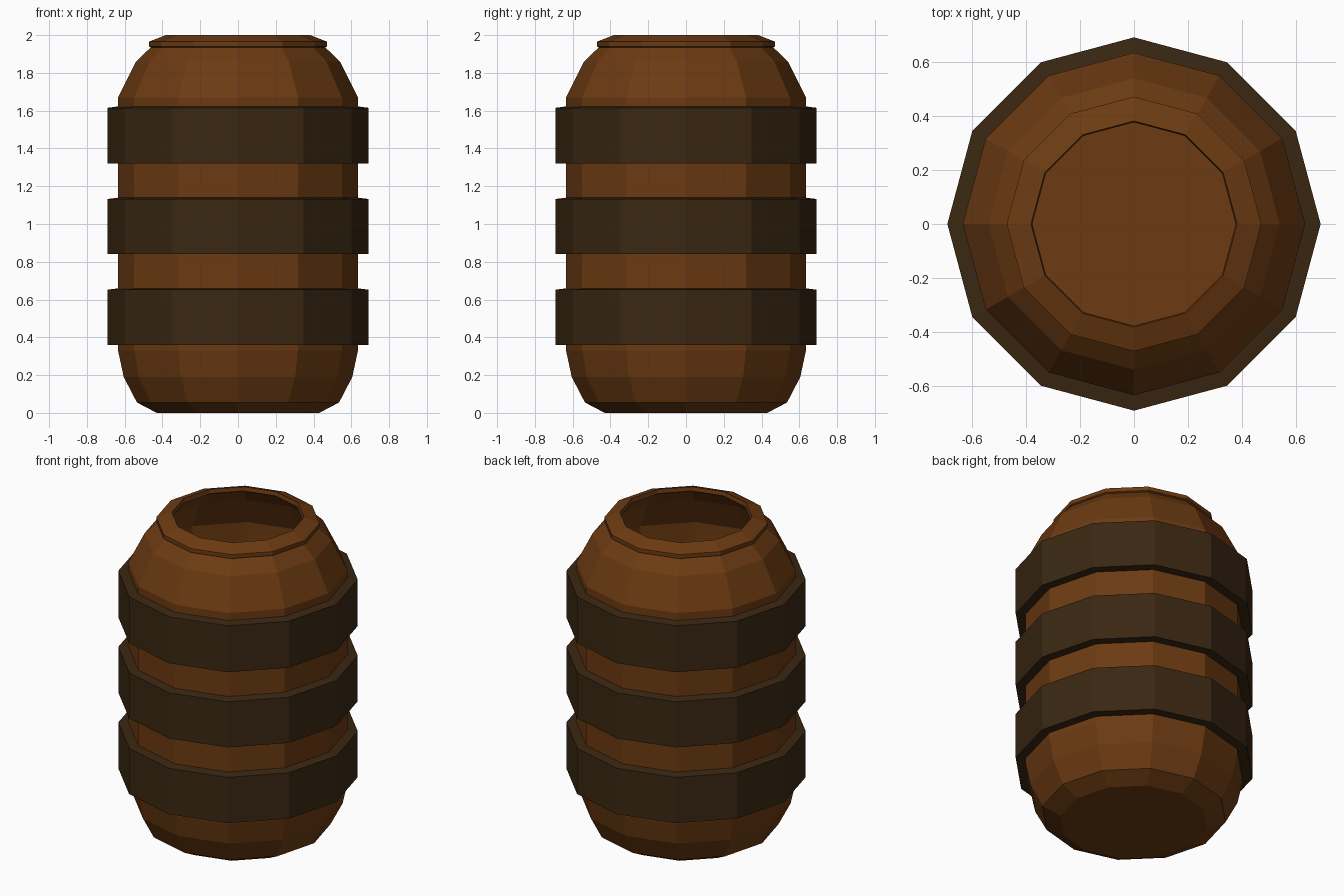
import bpy, bmesh, math

if "Cube" in bpy.data.objects:
    bpy.data.objects.remove(bpy.data.objects["Cube"])

SIDES = 12


def material(name, color):
    m = bpy.data.materials.new(name)
    m.diffuse_color = (*color, 1)
    m.use_nodes = True
    m.node_tree.nodes["Principled BSDF"].inputs["Base Color"].default_value = m.diffuse_color
    return m


wood = material("brown wood", (0.15, 0.043, 0.006))
iron = material("dark band", (0.042, 0.020, 0.006))


def lathe(name, profile, mat, closed=False):
    """Spin (radius, z) points round z; cap the ends unless the loop is closed."""
    bm = bmesh.new()
    rings = []
    for r, z in profile:
        rings.append([bm.verts.new((r * math.cos(math.tau * i / SIDES),
                                    r * math.sin(math.tau * i / SIDES), z))
                      for i in range(SIDES)])
    pairs = list(zip(rings, rings[1:]))
    if closed:
        pairs.append((rings[-1], rings[0]))
    else:
        bm.faces.new(rings[0])
        bm.faces.new(rings[-1])
    for a, b in pairs:
        for i in range(SIDES):
            j = (i + 1) % SIDES
            bm.faces.new((a[i], a[j], b[j], b[i]))
    bmesh.ops.recalc_face_normals(bm, faces=bm.faces)
    me = bpy.data.meshes.new(name)
    bm.to_mesh(me)
    bm.free()
    me.materials.append(mat)
    ob = bpy.data.objects.new(name, me)
    bpy.context.collection.objects.link(ob)
    return ob


# Hollow barrel body: outside from the base up, over the lip, then down inside
outer = [(0.43, 0), (0.535, 0.055), (0.605, 0.19), (0.635, 0.33),
         (0.635, 1.67), (0.54, 1.86), (0.462, 1.935)]
lip = [(0.472, 1.94), (0.472, 1.965), (0.382, 2.0), (0.377, 1.975)]
inner = [(0.445, 1.935), (0.525, 1.85), (0.62, 1.665), (0.62, 0.33),
         (0.59, 0.19), (0.52, 0.065), (0.425, 0.015)]
lathe("barrel_body", outer + lip + inner, wood)

# Three hoops around the body
for i, (z0, z1) in enumerate([(0.36, 0.652), (0.842, 1.132), (1.32, 1.615)]):
    lathe(f"hoop_{i + 1}", [(0.63, z0), (0.692, z0), (0.692, z1), (0.63, z1 + 0.008)],
          iron, closed=True)
